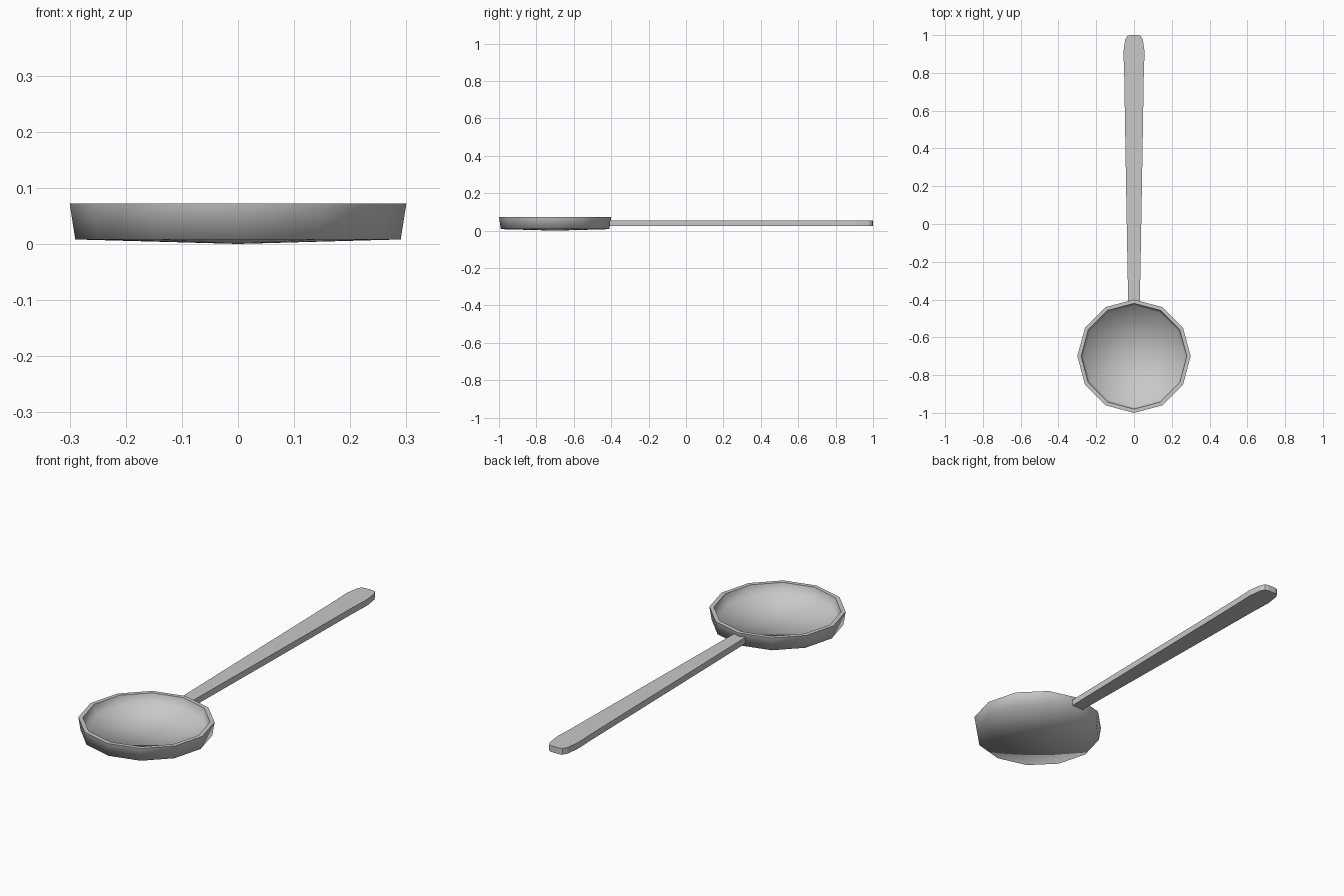
import bpy
import bmesh
import math

cube = bpy.data.objects.get("Cube")
if cube:
    bpy.data.objects.remove(cube, do_unlink=True)

# Single grey metal
metal = bpy.data.materials.new("grey_metal")
metal.use_nodes = True
GREY = (0.58, 0.58, 0.58, 1)
metal.diffuse_color = GREY
metal.node_tree.nodes["Principled BSDF"].inputs["Base Color"].default_value = GREY


def finish(bm, name, location):
    bmesh.ops.recalc_face_normals(bm, faces=bm.faces)
    mesh = bpy.data.meshes.new(name)
    bm.to_mesh(mesh)
    bm.free()
    mesh.materials.append(metal)
    obj = bpy.data.objects.new(name, mesh)
    obj.location = location
    bpy.context.collection.objects.link(obj)
    return obj


# Bowl: twelve-sided lathe, from the underside round the rim to the inner floor
SIDES = 12
profile = [(0.29, 0.008), (0.30, 0.072), (0.28, 0.072), (0.268, 0.024)]
bm = bmesh.new()
rings = []
for radius, z in profile:
    angles = [math.tau * i / SIDES for i in range(SIDES)]
    rings.append([bm.verts.new((radius * math.cos(a), radius * math.sin(a), z)) for a in angles])
underside = bm.verts.new((0, 0, 0))
floor = bm.verts.new((0, 0, 0.016))
for i in range(SIDES):
    j = (i + 1) % SIDES
    bm.faces.new((underside, rings[0][j], rings[0][i]))
    for low, high in zip(rings, rings[1:]):
        bm.faces.new((low[i], low[j], high[j], high[i]))
    bm.faces.new((floor, rings[-1][i], rings[-1][j]))
bowl = finish(bm, "bowl", (0, -0.7, 0))

# Curved surfaces blend smoothly; the flat rim keeps crisp edges
for face in bowl.data.polygons:
    face.use_smooth = True
for edge in bowl.data.edges:
    heights = [bowl.data.vertices[v].co.z for v in edge.vertices]
    edge.use_edge_sharp = min(heights) > 0.07

# Handle: flat bar widening to a rounded tip
half_outline = [(0.031, -0.41), (0.042, 0.2), (0.052, 0.8), (0.056, 0.91),
                (0.047, 0.975), (0.036, 0.995), (0.02, 1.0)]
outline = half_outline + [(-x, y) for x, y in reversed(half_outline)]
bm = bmesh.new()
base = bm.faces.new([bm.verts.new((x, y, 0)) for x, y in outline])
extruded = bmesh.ops.extrude_face_region(bm, geom=[base], use_keep_orig=True)
top = [v for v in extruded["geom"] if isinstance(v, bmesh.types.BMVert)]
bmesh.ops.translate(bm, verts=top, vec=(0, 0, 0.03))
finish(bm, "handle", (0, 0, 0.025))
